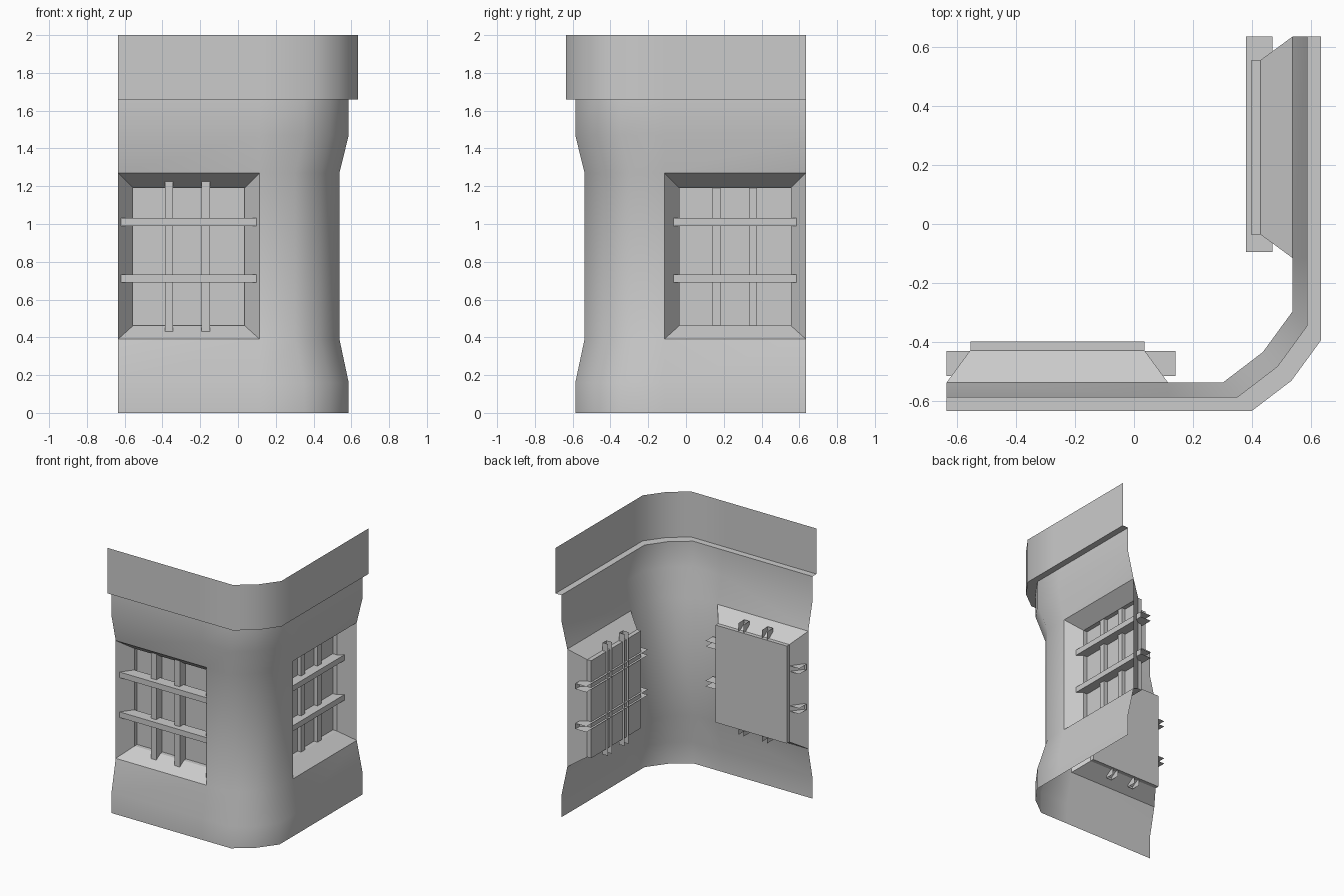
import bpy
import bmesh
import math

cube = bpy.data.objects.get("Cube")
if cube:
    bpy.data.objects.remove(cube, do_unlink=True)

stone = bpy.data.materials.new("plain grey")
stone.use_nodes = True
grey = (0.6, 0.6, 0.6, 1)
stone.diffuse_color = grey
stone.node_tree.nodes["Principled BSDF"].inputs["Base Color"].default_value = grey

EDGE = 0.635                    # free edge of each wall
WIN_U, WIN_Z = (-EDGE, 0.115), (0.39, 1.27)
WALL = 0.537                    # distance of the waist from the centre


def make(name, bm, angle):
    mesh = bpy.data.meshes.new(name)
    bm.to_mesh(mesh)
    bm.free()
    mesh.materials.append(stone)
    obj = bpy.data.objects.new(name, mesh)
    bpy.context.collection.objects.link(obj)
    bpy.ops.object.select_all(action='DESELECT')
    obj.select_set(True)
    bpy.context.view_layer.objects.active = obj
    bpy.ops.object.shade_smooth_by_angle(angle=math.radians(angle))
    return obj


def place(side, u, o, z):
    """Point at u along a wall and o outward, for the front or left wall."""
    return (u, -o, z) if side == "front" else (o, -u, z)


# Corner wall: profile swept round a chamfered corner, window cells left open
def plan(o):
    return [(-EDGE, -o), (WIN_U[1], -o), (o - 0.235, -o), (o - 0.1, 0.103 - o),
            (o, 0.24 - o), (o, -WIN_U[1]), (o, EDGE)]


def sweep(name, profile, window_row=None):
    bm = bmesh.new()
    rows = [[bm.verts.new((x, y, z)) for x, y in plan(o)] for o, z in profile]
    for j in range(len(rows) - 1):
        last = len(rows[j]) - 2
        for i in range(last + 1):
            if j == window_row and i in (0, last):
                continue
            bm.faces.new((rows[j][i], rows[j][i + 1], rows[j + 1][i + 1], rows[j + 1][i]))
    return make(name, bm, 40)


sweep("corner_wall", [(0.586, 0), (0.586, 0.16), (WALL, WIN_Z[0]), (WALL, WIN_Z[1]),
                      (0.586, 1.47), (0.586, 1.66), (0.634, 1.66), (0.634, 2)], 2)


# Window recess: splayed sides, a short straight reveal and a back panel
def recess(side, back):
    bm = bmesh.new()
    rings = []
    for inset, o in ((0, WALL), (0.08, 0.428), (0.08, back)):
        u0, u1 = WIN_U[0] + inset, WIN_U[1] - inset
        z0, z1 = WIN_Z[0] + inset * 0.9, WIN_Z[1] - inset
        rings.append([bm.verts.new(place(side, u, o, z))
                      for u, z in ((u0, z0), (u1, z0), (u1, z1), (u0, z1))])
    for a, b in zip(rings, rings[1:]):
        for i in range(4):
            k = (i + 1) % 4
            bm.faces.new((a[i], a[k], b[k], b[i]))
    bm.faces.new(rings[-1])
    if side == "left":
        bmesh.ops.reverse_faces(bm, faces=bm.faces[:])
    make(side + "_window_recess", bm, 20)


# Window bar: a channel with open back and ends
def bar(name, side, us, zs, front, back, upright):
    bm = bmesh.new()
    lo, hi = us if upright else zs
    section = [(lo, back), (lo, front), (hi, front), (hi, back)]
    ends = []
    for end in (zs if upright else us):
        ends.append([bm.verts.new(place(side, c, o, end) if upright
                                  else place(side, end, o, c)) for c, o in section])
    a, b = ends
    for i in range(3):
        quad = (a[i], a[i + 1], b[i + 1], b[i])
        bm.faces.new(quad if upright == (side == "front") else quad[::-1])
    make(name, bm, 20)


# side, panel depth, horizontal bar front/back, upright bar front/back, shift along wall
for side, panel, hf, hb, vf, vb, shift in (
        ("front", 0.398, 0.515, 0.43, 0.475, 0.405, 0),
        ("left", 0.396, 0.47, 0.38, 0.425, 0.38, 0.01)):
    recess(side, panel)
    right_end = 0.14 if side == "front" else 0.095
    for n, z in enumerate((0.712, 1.01), 1):
        bar(f"{side}_cross_bar_{n}", side, (-EDGE, right_end), (z - 0.021, z + 0.021),
            hf, hb, False)
    for n, u in enumerate((-0.365, -0.171), 1):
        c = u + shift
        bar(f"{side}_upright_bar_{n}", side, (c - 0.022, c + 0.022), (0.415, 1.25),
            vf, vb, True)
